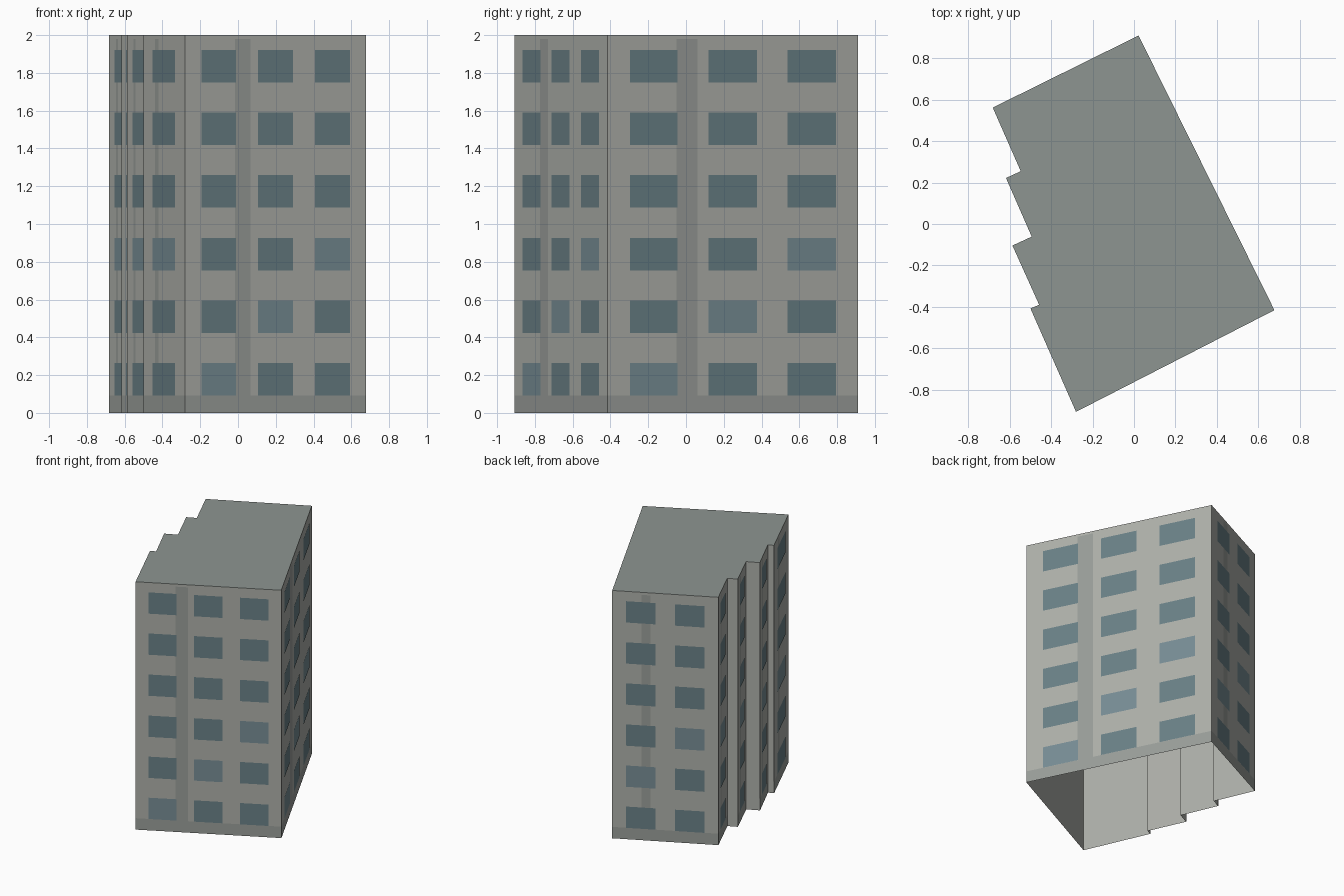
import bpy
from mathutils import Vector

if "Cube" in bpy.data.objects:
    bpy.data.objects.remove(bpy.data.objects["Cube"])

H = 2.0
ROWS, PITCH, SILL, WIN_H = 6, 0.3315, 0.092, 0.172


def material(name, rgb):
    m = bpy.data.materials.new(name)
    m.diffuse_color = (*[(c / 255) ** 2.2 for c in rgb], 1)
    m.use_nodes = True
    m.node_tree.nodes["Principled BSDF"].inputs["Base Color"].default_value = m.diffuse_color
    return m


wall_mat = material("wall_grey", (172, 174, 168))
roof_mat = material("roof_grey", (140, 148, 144))
trim_mat = material("trim_grey", (152, 156, 152))
glass_mat = material("glass", (105, 127, 133))
pale_mat = material("pale_glass", (118, 140, 147))


def mesh_object(name, faces, mat):
    verts = [v for f in faces for v in f]
    ids, n = [], 0
    for f in faces:
        ids.append(range(n, n + len(f)))
        n += len(f)
    me = bpy.data.meshes.new(name)
    me.from_pydata(verts, [], [list(i) for i in ids])
    me.materials.append(mat)
    ob = bpy.data.objects.new(name, me)
    bpy.context.collection.objects.link(ob)
    return ob


def panel(a, b, u0, u1, z0, z1, off=0.0):
    """Rectangle on wall a-b between fractions u0-u1, lifted outward."""
    a, b = Vector((*a, 0)), Vector((*b, 0))
    d = b - a
    n = Vector((d.y, -d.x, 0)).normalized() * off
    p, q = a + d * u0 + n, a + d * u1 + n
    return [(p.x, p.y, z0), (q.x, q.y, z0), (q.x, q.y, z1), (p.x, p.y, z1)]


# Footprint, counter-clockwise, with the number of window columns per wall
plan = [((-0.28, -0.907), 3), ((0.678, -0.416), 3), ((0.022, 0.91), 2),
        ((-0.682, 0.562), 1), ((-0.547, 0.255), 0), ((-0.618, 0.222), 1),
        ((-0.494, -0.061), 0), ((-0.587, -0.104), 1), ((-0.458, -0.39), 0),
        ((-0.50, -0.408), 1)]
columns = {3: [(0.09, 0.28), (0.403, 0.596), (0.718, 0.911)],
           2: [(0.13, 0.41), (0.59, 0.87)], 1: [(0.225, 0.77)], 0: []}

walls, bases, bands, glass, pale = [], [], [], [], []
for i, (a, n) in enumerate(plan):
    b = plan[(i + 1) % len(plan)][0]
    walls.append(panel(a, b, 0, 1, 0, H))
    if not n:
        continue
    bases.append(panel(a, b, 0, 1, 0, 0.092, 0.001))
    bands.append(panel(a, b, 0.275, 0.36, 0.092, 1.98, 0.001))
    for r in range(ROWS):
        z = SILL + r * PITCH
        for c, (u0, u1) in enumerate(columns[n]):
            target = pale if r - c == 3 - n else glass
            target.append(panel(a, b, u0, u1, z, z + WIN_H, 0.002))

# Shell is open underneath
mesh_object("walls", walls, wall_mat)
mesh_object("roof", [[(*p, H) for p, _ in plan]], roof_mat)
# Flat facade details
mesh_object("base_course", bases, trim_mat)
mesh_object("vertical_bands", bands, trim_mat)
mesh_object("windows", glass, glass_mat)
mesh_object("pale_windows", pale, pale_mat)
